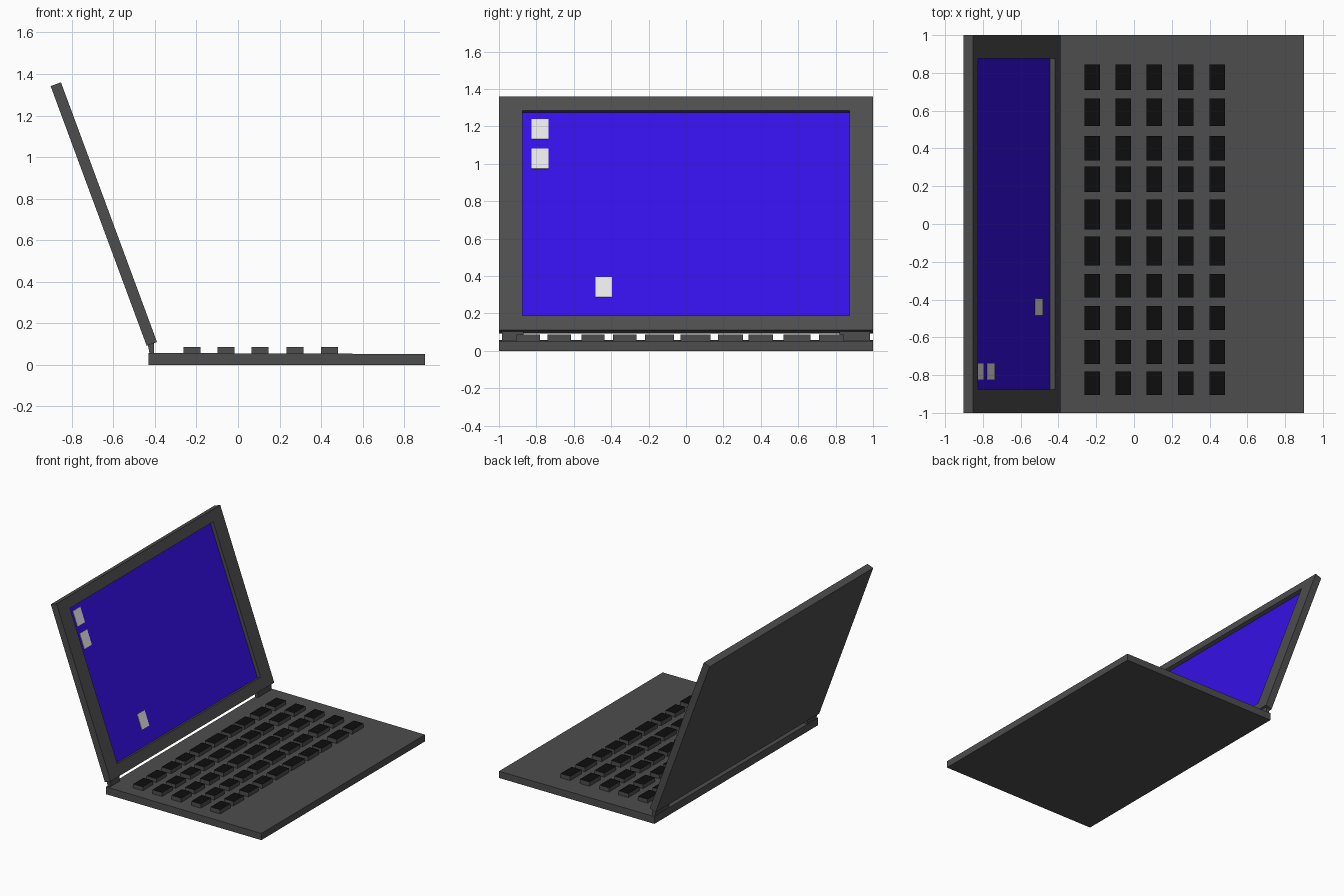
import bpy, bmesh, math
from mathutils import Matrix

if "Cube" in bpy.data.objects:
    bpy.data.objects.remove(bpy.data.objects["Cube"])


def material(name, rgb):
    m = bpy.data.materials.new(name)
    m.diffuse_color = (*rgb, 1)
    m.use_nodes = True
    m.node_tree.nodes["Principled BSDF"].inputs["Base Color"].default_value = m.diffuse_color
    return m


GREY = material("dark_grey", (0.075, 0.075, 0.075))
BLACK = material("key_black", (0.004, 0.004, 0.004))
BLUE = material("screen_blue", (0.036, 0.005, 0.8))
WHITE = material("icon_white", (0.8, 0.8, 0.8))


def finish(name, bm, *mats):
    bmesh.ops.recalc_face_normals(bm, faces=bm.faces)
    me = bpy.data.meshes.new(name)
    bm.to_mesh(me)
    bm.free()
    for m in mats:
        me.materials.append(m)
    ob = bpy.data.objects.new(name, me)
    bpy.context.collection.objects.link(ob)
    return ob


def add_box(bm, x0, x1, y0, y1, z0, z1):
    mat = (Matrix.Translation(((x0 + x1) / 2, (y0 + y1) / 2, (z0 + z1) / 2))
           @ Matrix.Diagonal((x1 - x0, y1 - y0, z1 - z0, 1)))
    return bmesh.ops.create_cube(bm, size=1, matrix=mat)["verts"]


# base slab, slightly thinner along the front edge
bm = bmesh.new()
for v in add_box(bm, -0.43, 0.9, -1, 1, 0, 0.057):
    if v.co.z > 0.03 and v.co.x > 0:
        v.co.z = 0.052
finish("base", bm, GREY)

# keys: grey sides with black tops
columns = [-0.222, -0.057, 0.107, 0.275, 0.44]
rows = [(0.71, 0.845), (0.52, 0.665), (0.335, 0.465), (0.17, 0.305), (-0.03, 0.13),
        (-0.22, -0.065), (-0.39, -0.265), (-0.56, -0.435), (-0.74, -0.615), (-0.905, -0.78)]
bm = bmesh.new()
for x in columns:
    for y0, y1 in rows:
        add_box(bm, x - 0.041, x + 0.041, y0, y1, 0.045, 0.087)
for f in bm.faces:
    f.material_index = 1 if f.calc_center_median().z > 0.08 else 0
finish("keys", bm, GREY, BLACK)

# lid in its own frame (x = towards the user, z = up the lid), then tilted back
TILT = Matrix.Translation((-0.39, 0, 0.11)) @ Matrix.Rotation(math.radians(-20.3), 4, "Y")
DEPTH = 0.028
bm = bmesh.new()
add_box(bm, -0.053, 0, -1, 1, 0, 1.333)
bm.normal_update()
front = max(bm.faces, key=lambda f: f.normal.x)
bmesh.ops.inset_region(bm, faces=[front], thickness=0.1)
for v in front.verts:
    v.co.y = math.copysign(0.875, v.co.y)
    v.co.z = 1.253 if v.co.z > 0.6 else 0.085
screen = bmesh.ops.extrude_discrete_faces(bm, faces=[front])["faces"][0]
for v in screen.verts:
    v.co.x = -DEPTH
screen.material_index = 1
lid = finish("lid", bm, GREY, BLUE)
lid.data.transform(TILT)

# desktop icons: thin plates on the screen
bm = bmesh.new()
for y, z in [(-0.78, 1.185), (-0.78, 1.027), (-0.44, 0.34)]:
    u = (z - 0.10) / 0.938
    add_box(bm, -DEPTH - 0.002, -DEPTH + 0.003, y - 0.045, y + 0.045, u - 0.058, u + 0.058)
icons = finish("icons", bm, WHITE)
icons.data.transform(TILT)

# hinges joining lid and base
profile = [(-0.435, 0.1), (-0.405, 0.112), (-0.405, 0.05), (-0.425, 0.05)]
for name, y0, y1 in [("hinge_left", -0.985, -0.87), ("hinge_right", 0.82, 0.985)]:
    bm = bmesh.new()
    face = bm.faces.new([bm.verts.new((x, y0, z)) for x, z in profile])
    ext = bmesh.ops.extrude_face_region(bm, geom=[face])["geom"]
    bmesh.ops.translate(bm, vec=(0, y1 - y0, 0),
                        verts=[g for g in ext if isinstance(g, bmesh.types.BMVert)])
    finish(name, bm, GREY)
